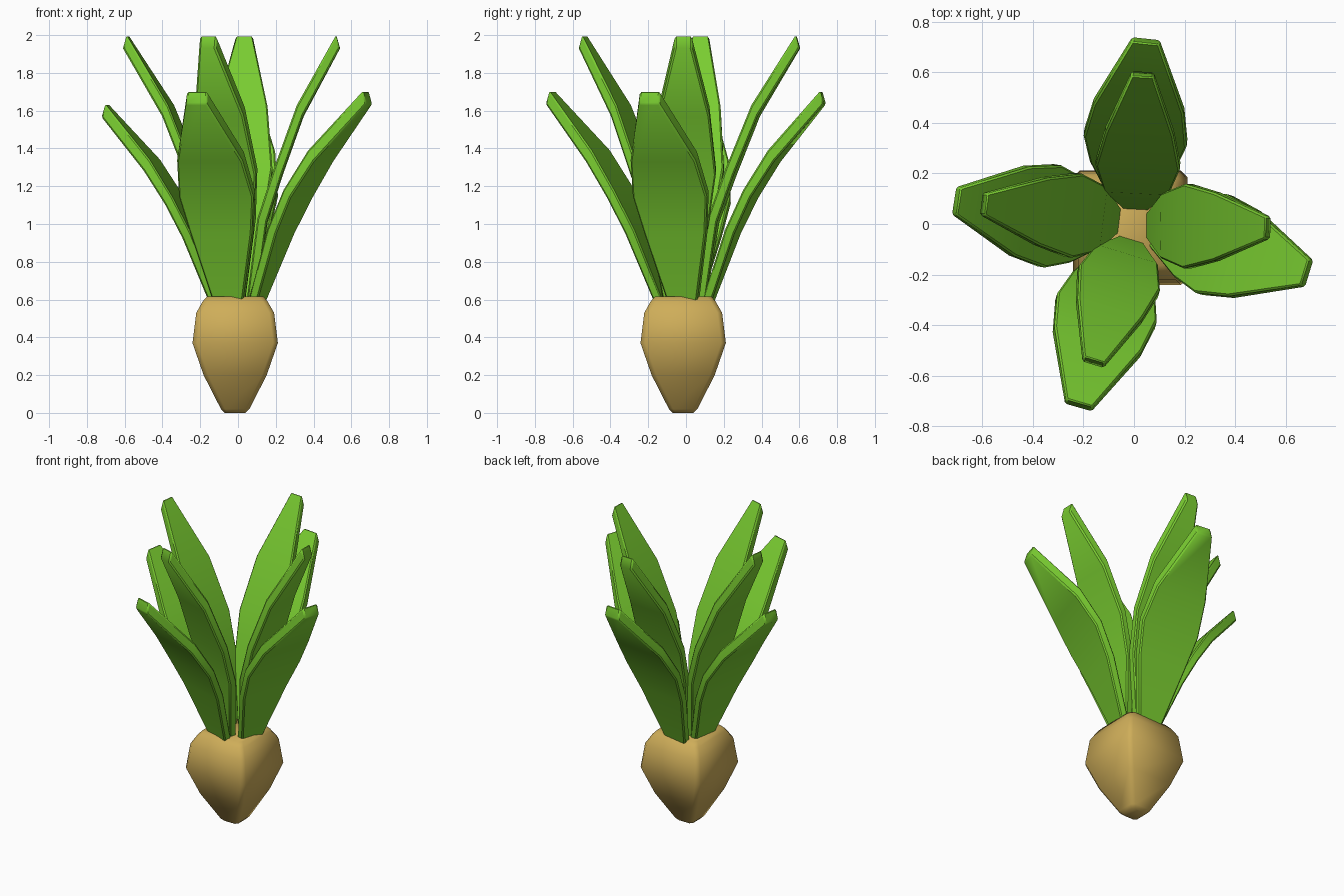
import bpy, math

if "Cube" in bpy.data.objects:
    bpy.data.objects.remove(bpy.data.objects["Cube"])


def material(name, rgb):
    m = bpy.data.materials.new(name)
    m.diffuse_color = (*rgb, 1)
    m.use_nodes = True
    m.node_tree.nodes["Principled BSDF"].inputs["Base Color"].default_value = m.diffuse_color
    return m


GREEN = material("leaf_green", (0.19, 0.60, 0.03))
TAN = material("root_tan", (0.62, 0.42, 0.10))


def loft(name, rings, mat, bevel=0.0, angle=60):
    """Skin equal-length rings of points into a capped solid."""
    n = len(rings[0])
    verts = [p for ring in rings for p in ring]
    faces = [list(range(n))[::-1], list(range(len(verts) - n, len(verts)))]
    for r in range(len(rings) - 1):
        for i in range(n):
            a, b = r * n + i, r * n + (i + 1) % n
            faces.append((a, b, b + n, a + n))
    mesh = bpy.data.meshes.new(name)
    mesh.from_pydata(verts, [], faces)
    mesh.materials.append(mat)
    obj = bpy.data.objects.new(name, mesh)
    bpy.context.collection.objects.link(obj)
    if bevel:
        mod = obj.modifiers.new("soft_edges", "BEVEL")
        mod.width = bevel
        mod.segments = 1
        mod.limit_method = "ANGLE"
        mod.angle_limit = math.radians(50)
    mesh.shade_smooth()
    mesh.set_sharp_from_angle(angle=math.radians(angle))
    return obj


# Root: tapered square bulb with clipped corners
def square(z, h, c=-0.015):
    k = h - min(0.025, h * 0.3)
    pts = [(h, -k), (h, k), (k, h), (-k, h), (-h, k), (-h, -k), (-k, -h), (k, -h)]
    return [(x + c, y + c, z) for x, y in pts]


root_profile = [(0, 0.055), (0.02, 0.075), (0.2, 0.167), (0.37, 0.226),
                (0.53, 0.206), (0.59, 0.172), (0.615, 0.15)]
loft("root", [square(z, h) for z, h in root_profile], TAN)

# Leaves: (distance out, height, width) along the centre line
SHORT = [(0.115, 0.58, 0.16), (0.25, 0.96, 0.34), (0.345, 1.16, 0.41),
         (0.47, 1.36, 0.36), (0.73, 1.67, 0.11)]
TALL = [(0.07, 0.58, 0.10), (0.13, 1.02, 0.26), (0.215, 1.28, 0.335),
        (0.33, 1.60, 0.27), (0.53, 1.965, 0.09)]
# Half thickness of each row, pointing outwards and down
THICK = [(0.025, 0), (0.025, -0.01), (0.02, -0.02), (0.016, -0.03), (0.01, -0.035)]


def leaf(name, rows, azimuth, origin, out=1.0, up=1.0):
    a = math.radians(azimuth)
    c, s = math.cos(a), math.sin(a)
    rings = []
    for (r, z, w), (dr, dz) in zip(rows, THICK):
        r, z = r * out, 0.6 + (z - 0.6) * up
        section = [(r + dr, -w / 2, z + dz), (r + dr, w / 2, z + dz),
                   (r - dr, w / 2, z - dz), (r - dr, -w / 2, z - dz)]
        rings.append([(origin[0] + x * c - y * s, origin[1] + x * s + y * c, q)
                      for x, y, q in section])
    loft(name, rings, GREEN, bevel=0.008)


leaf("short_leaf_front", SHORT, -106, (-0.015, -0.01), 1.01)
leaf("short_leaf_right", SHORT, -17, (-0.012, 0.02))
leaf("short_leaf_back", SHORT, 84, (-0.03, 0.0))
leaf("short_leaf_left", SHORT, 171, (-0.005, -0.02), 0.97, 0.935)
leaf("tall_leaf_front", TALL, -107, (0.005, -0.01), 1.06)
leaf("tall_leaf_right", TALL, -1, (0.0, -0.005))
leaf("tall_leaf_back", TALL, 87, (0.003, 0.0), 1.12)
leaf("tall_leaf_left", TALL, 173, (0.0, 0.005), 1.13)
